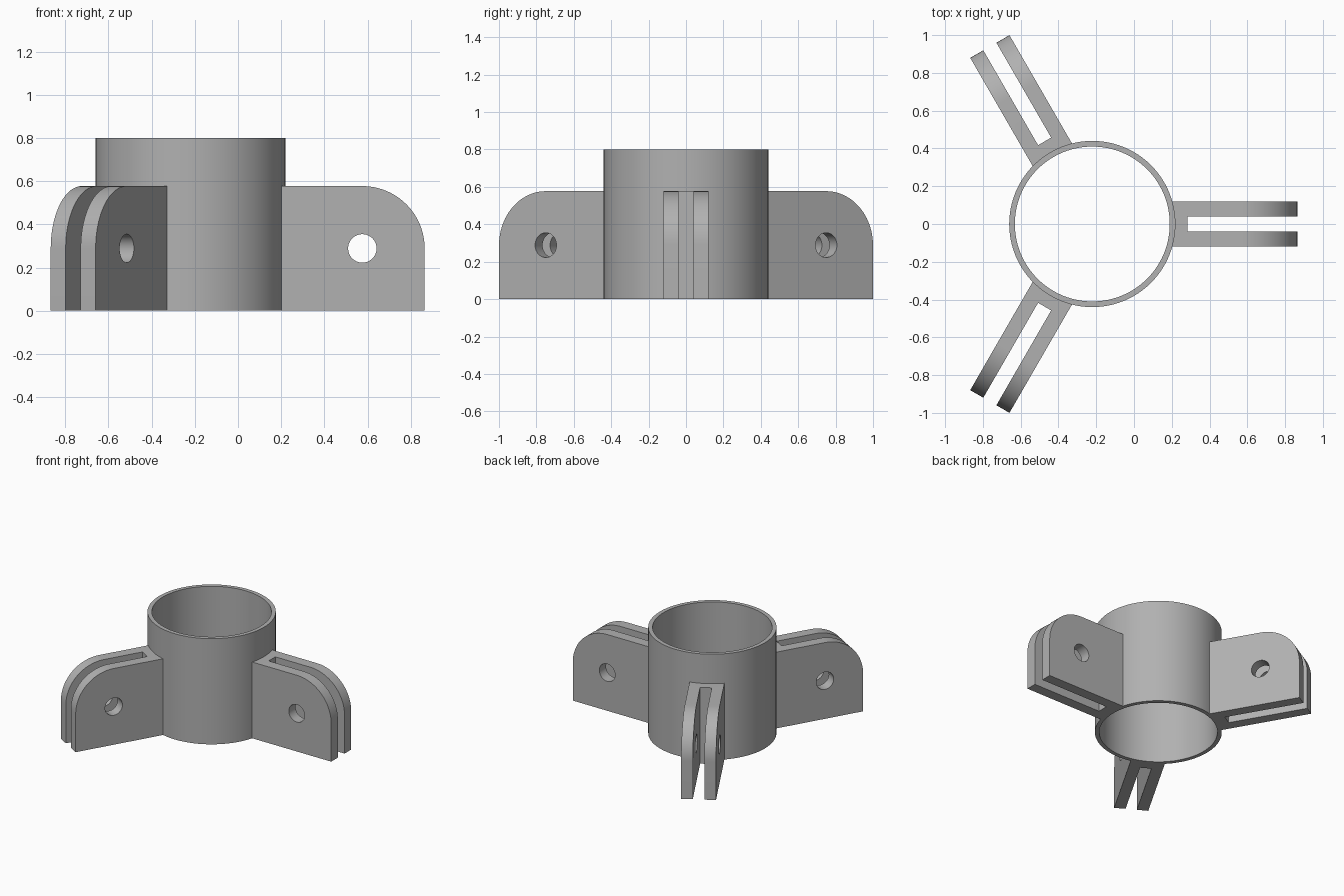
import bpy, bmesh, math
from mathutils import Matrix, Vector

cube = bpy.data.objects.get("Cube")
if cube:
    bpy.data.objects.remove(cube)

CENTER = Vector((-0.2207, 0, 0))
OUTER, INNER, HEIGHT = 0.44, 0.41, 0.80
ROOT, TIP, ARM_HEIGHT = 0.416, 1.085, 0.577
HALF_WIDTH, HALF_SLOT, SLOT_START = 0.12, 0.04, 0.505
ROUND = ARM_HEIGHT / 2
PIN_X, PIN_RADIUS = TIP - ROUND, 0.066

grey = bpy.data.materials.new("light grey")
grey.use_nodes = True
color = (0.44, 0.44, 0.44, 1)
grey.diffuse_color = color
grey.node_tree.nodes["Principled BSDF"].inputs["Base Color"].default_value = color


def extrude_profile(name, points, vector):
    """Closed planar profile swept along a vector."""
    bm = bmesh.new()
    face = bm.faces.new([bm.verts.new(p) for p in points])
    swept = bmesh.ops.extrude_face_region(bm, geom=[face])
    verts = [g for g in swept["geom"] if isinstance(g, bmesh.types.BMVert)]
    bmesh.ops.translate(bm, verts=verts, vec=vector)
    bmesh.ops.recalc_face_normals(bm, faces=bm.faces)
    mesh = bpy.data.meshes.new(name)
    bm.to_mesh(mesh)
    bm.free()
    mesh.materials.append(grey)
    obj = bpy.data.objects.new(name, mesh)
    bpy.context.collection.objects.link(obj)
    return obj


def circle(radius, count, x=0, z=None):
    """Circle lying flat, or upright in the XZ plane when z is given."""
    angles = [math.tau * i / count for i in range(count)]
    if z is None:
        return [(radius * math.cos(a), radius * math.sin(a), 0) for a in angles]
    return [(x + radius * math.cos(a), -0.5, z + radius * math.sin(a)) for a in angles]


def select_only(obj):
    bpy.ops.object.select_all(action='DESELECT')
    obj.select_set(True)
    bpy.context.view_layer.objects.active = obj


def cut(obj, cutter):
    select_only(obj)
    mod = obj.modifiers.new("cut", 'BOOLEAN')
    mod.operation = 'DIFFERENCE'
    mod.solver = 'EXACT'
    mod.object = cutter
    bpy.ops.object.modifier_apply(modifier=mod.name)
    bpy.data.objects.remove(cutter)


def smooth(obj):
    select_only(obj)
    bpy.ops.object.shade_smooth_by_angle(angle=math.radians(30))


# Open tube
tube = extrude_profile("tube", circle(OUTER, 96), (0, 0, HEIGHT))
bore = extrude_profile("bore_cutter", circle(INNER, 96), (0, 0, HEIGHT + 0.2))
bore.data.transform(Matrix.Translation((0, 0, -0.1)))
cut(tube, bore)
tube.location = CENTER
smooth(tube)

# Clevis arm: rounded slab with a slot and a pin hole
outline = [(ROOT, -HALF_WIDTH, 0), (TIP, -HALF_WIDTH, 0)]
for i in range(25):
    a = math.pi / 2 * i / 24
    outline.append((PIN_X + ROUND * math.cos(a), -HALF_WIDTH, ROUND + ROUND * math.sin(a)))
outline.append((ROOT, -HALF_WIDTH, ARM_HEIGHT))
arm = extrude_profile("arm_left", outline, (0, 2 * HALF_WIDTH, 0))

slot = [(x, y, -0.1) for x, y in ((SLOT_START, -HALF_SLOT), (TIP + 0.1, -HALF_SLOT),
                                  (TIP + 0.1, HALF_SLOT), (SLOT_START, HALF_SLOT))]
cut(arm, extrude_profile("slot_cutter", slot, (0, 0, 1)))
cut(arm, extrude_profile("pin_cutter", circle(PIN_RADIUS, 40, PIN_X, ROUND), (0, 1, 0)))
arm.location = CENTER
smooth(arm)

# Remaining two arms spaced evenly round the tube
for name, turn in (("arm_back_right", 1), ("arm_front_right", 2)):
    copy = arm.copy()
    copy.data = arm.data.copy()
    copy.name = name
    copy.rotation_euler.z = math.tau * turn / 3
    bpy.context.collection.objects.link(copy)
